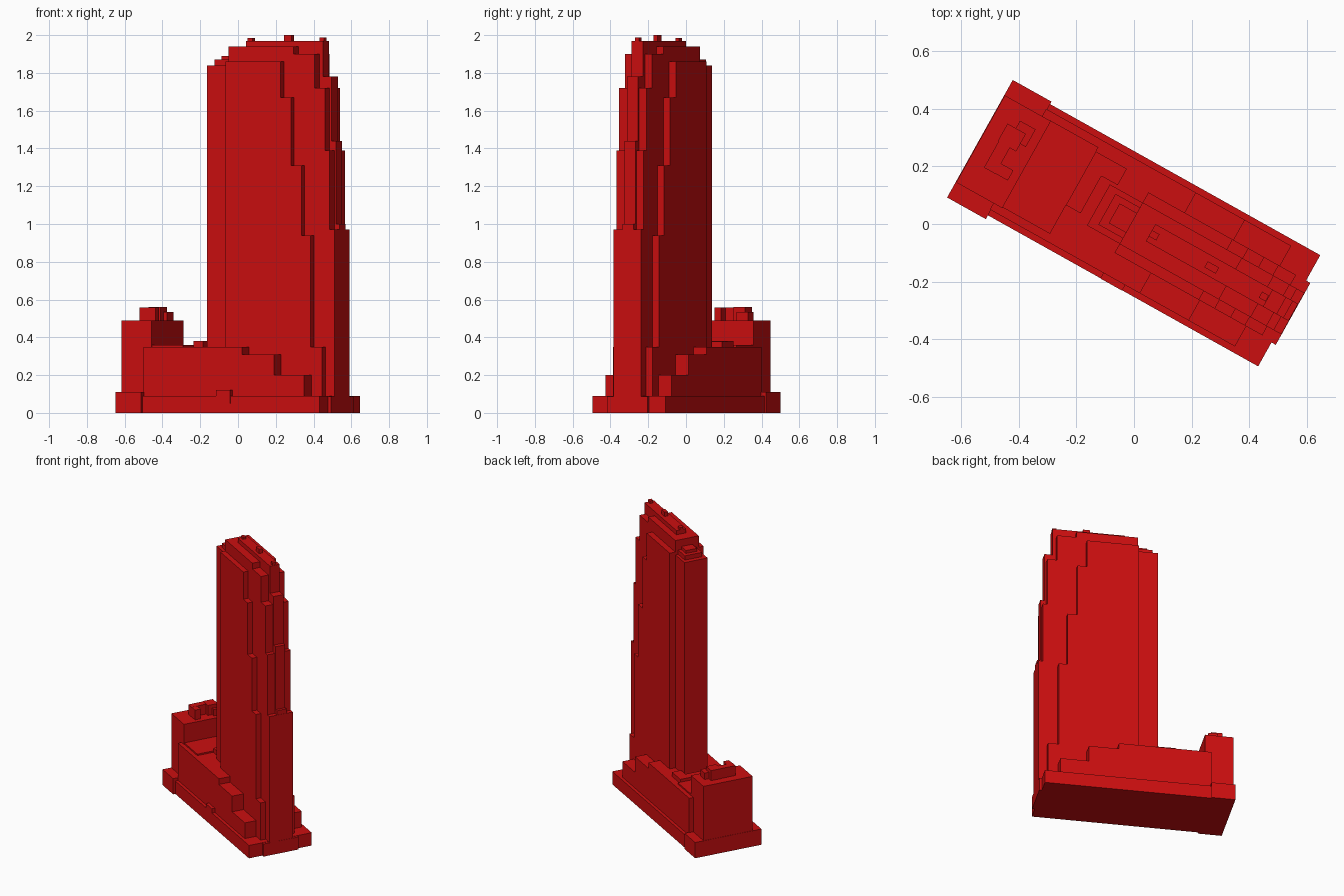
import bpy
import bmesh
import math
from mathutils import Matrix

if "Cube" in bpy.data.objects:
    bpy.data.objects.remove(bpy.data.objects["Cube"])

# The building is laid out along its own long axis, then turned on the site
TURN = Matrix.Rotation(math.radians(-29.2), 4, 'Z')

red = bpy.data.materials.new("red")
red.diffuse_color = (0.6, 0.0045, 0.005, 1)
red.use_nodes = True
red.node_tree.nodes["Principled BSDF"].inputs["Base Color"].default_value = red.diffuse_color


def stepped_slab(name, u0, steps, v0, v1, z0=0.0):
    """Extrude a staircase profile; steps are (end, height), highest first."""
    profile = [(u0, z0), (u0, steps[0][1])]
    for i, (u, z) in enumerate(steps):
        if i:
            profile.append((steps[i - 1][0], z))
        profile.append((u, z))
    profile.append((steps[-1][0], z0))
    bm = bmesh.new()
    face = bm.faces.new([bm.verts.new((u, v0, z)) for u, z in profile])
    ext = bmesh.ops.extrude_face_region(bm, geom=[face])
    moved = [g for g in ext["geom"] if isinstance(g, bmesh.types.BMVert)]
    bmesh.ops.translate(bm, verts=moved, vec=(0, v1 - v0, 0))
    bmesh.ops.recalc_face_normals(bm, faces=bm.faces)
    bm.transform(TURN)
    mesh = bpy.data.meshes.new(name)
    bm.to_mesh(mesh)
    bm.free()
    mesh.materials.append(red)
    obj = bpy.data.objects.new(name, mesh)
    bpy.context.collection.objects.link(obj)
    return obj


def box(name, u0, u1, v0, v1, z0, z1):
    return stepped_slab(name, u0, [(u1, z1)], v0, v1, z0)


# Street-level base
box("base", -0.608, 0.617, -0.221, 0.221, 0, 0.09)
box("base_rear_wing", -0.611, -0.457, -0.236, 0.231, 0, 0.11)
box("base_end_bay", 0.5, 0.634, -0.126, 0.12, 0, 0.088)
box("entrance_marquee", -0.01, 0.077, -0.222, -0.19, 0.05, 0.12)

# Podium stepping down along the tower
stepped_slab("podium", -0.461, [(0.135, 0.35), (0.329, 0.31), (0.513, 0.20)],
             -0.2, 0.2, 0.05)
box("podium_roof", -0.43, -0.238, -0.172, 0.172, 0.3, 0.36)
box("podium_roof_house", -0.238, -0.18, -0.058, 0.155, 0.3, 0.38)
box("podium_roof_side", -0.185, -0.115, 0.09, 0.155, 0.3, 0.379)

# Rear wing with rooftop plant rooms
box("rear_wing", -0.609, -0.426, -0.175, 0.171, 0.05, 0.49)
box("plant_room_back", -0.553, -0.48, 0.02, 0.09, 0.45, 0.56)
box("plant_room_front", -0.55, -0.505, -0.083, 0.021, 0.45, 0.559)
box("plant_room_corner", -0.51, -0.456, -0.082, -0.042, 0.45, 0.558)
box("plant_room_low", -0.52, -0.458, 0.05, 0.12, 0.45, 0.535)

# Tower: side slabs, core and inner spine, each with its own setbacks
side = [(0.325, 1.86), (0.388, 1.67), (0.451, 1.31), (0.508, 0.94), (0.577, 0.35)]
for label, s in (("front", -1), ("back", 1)):
    va, vb = sorted((s * 0.12, s * 0.07))
    stepped_slab("side_slab_" + label, -0.01, side, va, vb, 0.05)
stepped_slab("tower_core", -0.01, [(0.385, 1.94), (0.511, 1.90), (0.574, 1.72),
                                   (0.603, 1.39), (0.633, 0.97)],
             -0.085, 0.08, 0.05)
stepped_slab("tower_spine", 0.065, [(0.532, 1.97), (0.585, 1.78), (0.612, 1.44),
                                    (0.632, 1.0)], -0.032, 0.036, 0.06)
box("tower_rear_bay", -0.14, 0.0, -0.084, 0.079, 0.05, 1.84)

# Tower roof details
box("rear_roof_step", -0.107, 0.0, -0.062, 0.06, 1.8, 1.87)
box("rear_roof_house", -0.078, 0.0, -0.04, 0.038, 1.8, 1.89)
for label, u, length, top in (("rear", 0.08, 0.03, 1.985), ("middle", 0.309, 0.045, 2.0),
                              ("end", 0.516, 0.027, 1.988)):
    box("roof_vent_" + label, u - length / 2, u + length / 2, -0.012, 0.012, 1.95, top)
